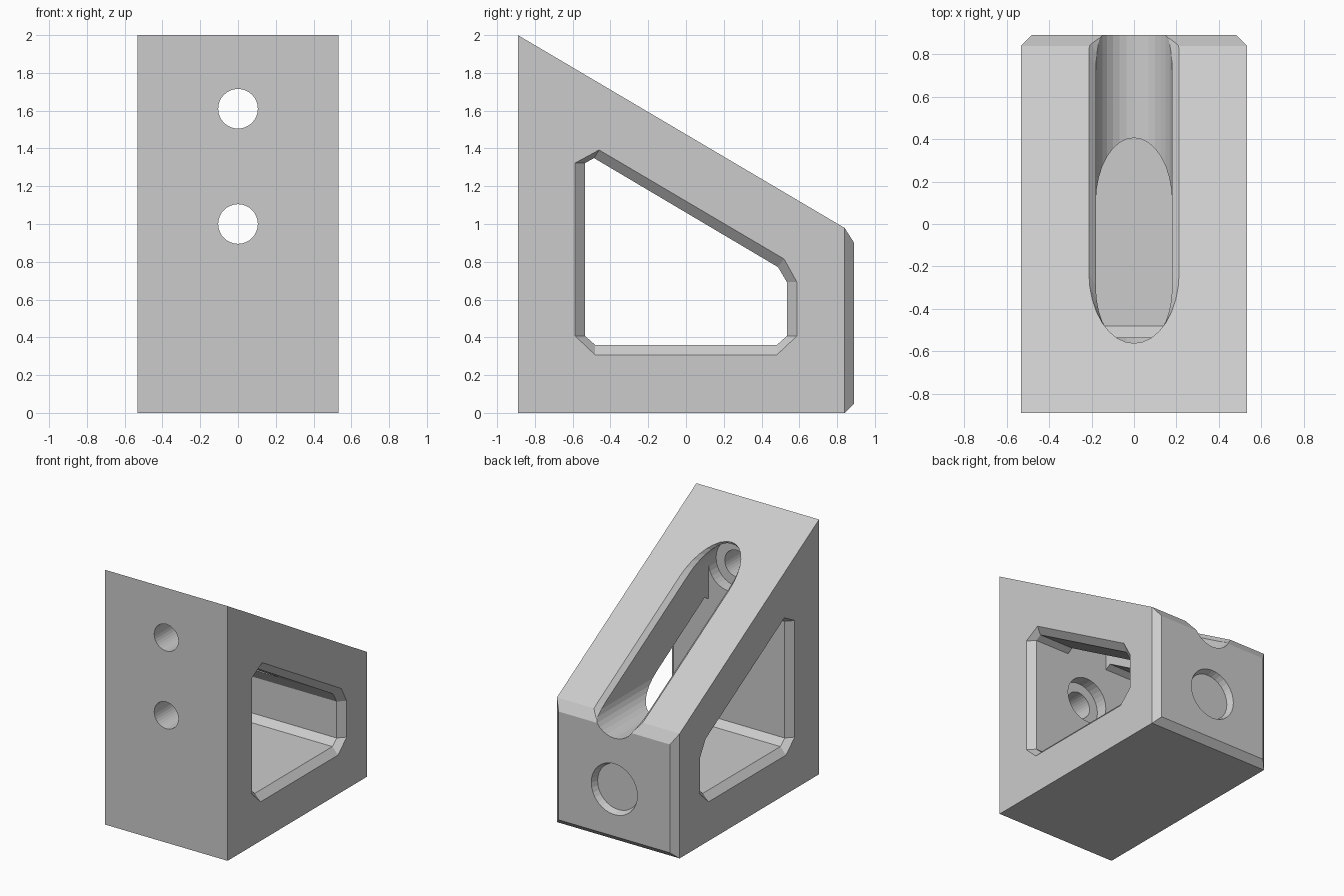
import bpy, bmesh
from math import cos, sin, pi

if "Cube" in bpy.data.objects:
    bpy.data.objects.remove(bpy.data.objects["Cube"])

HALF_W, FRONT, BACK, SLOPE = 0.533, -0.89, 0.89, 0.59
HOLE_Z = (1.0, 1.61)
BORE_R, RIM = 0.18, 0.033


def loft(name, rings):
    """Closed solid skinned over rings with equal point counts."""
    bm = bmesh.new()
    loops = [[bm.verts.new(p) for p in ring] for ring in rings]
    n = len(loops[0])
    for a, b in zip(loops, loops[1:]):
        for i in range(n):
            j = (i + 1) % n
            bm.faces.new((a[i], a[j], b[j], b[i]))
    bm.faces.new(loops[0])
    bm.faces.new(loops[-1])
    bmesh.ops.recalc_face_normals(bm, faces=bm.faces)
    mesh = bpy.data.meshes.new(name)
    bm.to_mesh(mesh)
    bm.free()
    obj = bpy.data.objects.new(name, mesh)
    bpy.context.collection.objects.link(obj)
    return obj


def rect(y, w, z0, z1):
    return [(-w, y, z0), (w, y, z0), (w, y, z1), (-w, y, z1)]


def circle(y, r, z, n=32):
    return [(r * cos(2 * pi * i / n), y, z + r * sin(2 * pi * i / n)) for i in range(n)]


def cut(body, cutter):
    cutter.hide_render = True
    mod = body.modifiers.new(cutter.name, 'BOOLEAN')
    mod.operation, mod.solver, mod.object = 'DIFFERENCE', 'EXACT', cutter
    bpy.context.view_layer.objects.active = body
    bpy.ops.object.modifier_apply(modifier=mod.name)
    bpy.data.objects.remove(cutter, do_unlink=True)


# Wedge body with a chamfered back face
body = loft("wedge_bracket", [
    rect(FRONT, HALF_W, 0, 2),
    rect(0.84, HALF_W, 0, 0.979),
    rect(BACK, HALF_W - 0.05, 0.05, 0.90)])

# Side window, flared towards both side faces
outer = [(-.587, .407), (-.481, .307), (.481, .307), (.587, .407),
         (.587, .693), (.519, .815), (-.46, 1.392), (-.587, 1.323)]
inner = [(-.534, .407), (-.481, .36), (.481, .36), (.534, .407),
         (.534, .693), (.487, .772), (-.487, 1.349), (-.534, 1.323)]
sections = [(-.6, outer), (-HALF_W, outer), (-.483, inner),
            (.483, inner), (HALF_W, outer), (.6, outer)]
cut(body, loft("window_cutter", [[(x, y, z) for y, z in pts] for x, pts in sections]))

# Tool slot joining the two screw holes, open through the sloped face
arc = [(pi * i / 16, HOLE_Z[1]) for i in range(17)]
arc += [(pi + pi * i / 16, HOLE_Z[0]) for i in range(17)]


def stadium(y):
    return [(BORE_R * cos(a), y, c + BORE_R * sin(a)) for a, c in arc]


cut(body, loft("slot_cutter", [stadium(-0.535), stadium(1.4)]))


# Bevel around the slot rim, following the slope
def rim_ring(t, end=None):
    ring = []
    for a, c in arc:
        x = (BORE_R + t * RIM) * cos(a)
        z = c + (BORE_R + t * RIM / 2) * sin(a)
        y = FRONT + (2 - z) / SLOPE - (1 - t) * RIM * (1 + abs(cos(a)))
        ring.append((x, y if end is None else end, z))
    return ring


cut(body, loft("rim_cutter", [rim_ring(-0.3), rim_ring(1), rim_ring(1, 1.4)]))

# Screw holes with counterbores
for z in HOLE_Z:
    cut(body, loft("counterbore_cutter", [circle(-0.63, BORE_R, z), circle(-0.53, BORE_R, z)]))
    cut(body, loft("screw_hole_cutter", [circle(-1, 0.105, z), circle(-0.6, 0.105, z)]))

# Shallow tapered recess in the back face
cut(body, loft("recess_cutter", [circle(0.84, 0.18, 0.42), circle(BACK, 0.20, 0.42),
                                 circle(0.95, 0.20, 0.42)]))
